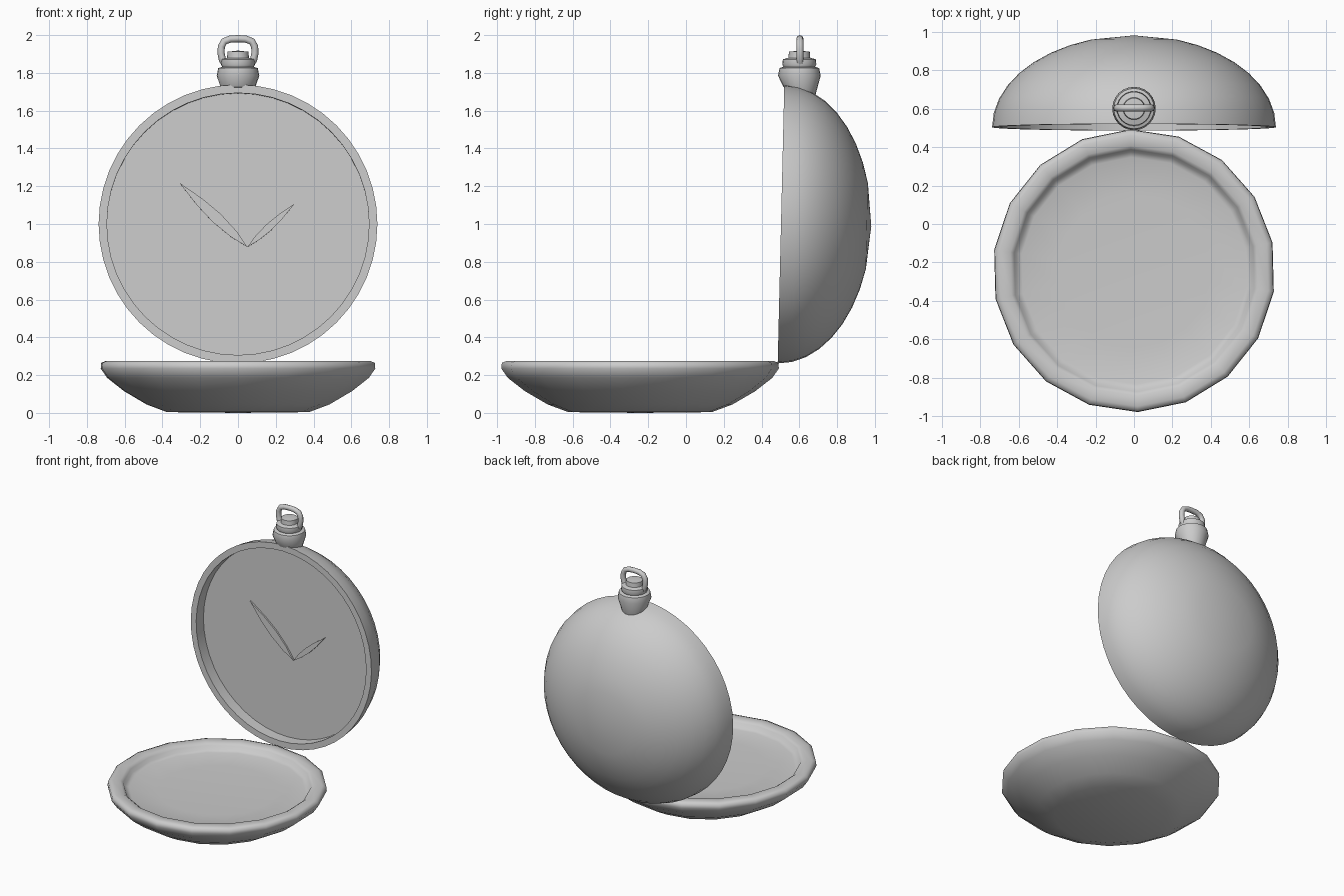
import bpy, bmesh, math
from mathutils import Vector

if "Cube" in bpy.data.objects:
    bpy.data.objects.remove(bpy.data.objects["Cube"])


def finish(name, bm, loc=(0, 0, 0), rot=(0, 0, 0), angle=40):
    bmesh.ops.remove_doubles(bm, verts=bm.verts, dist=1e-5)
    bmesh.ops.recalc_face_normals(bm, faces=bm.faces)
    me = bpy.data.meshes.new(name)
    bm.to_mesh(me)
    bm.free()
    me.shade_smooth()
    me.set_sharp_from_angle(angle=math.radians(angle))
    ob = bpy.data.objects.new(name, me)
    ob.location, ob.rotation_euler = loc, rot
    bpy.context.collection.objects.link(ob)
    return ob


def lathe(name, profile, sides, loc=(0, 0, 0), rot=(0, 0, 0), angle=40):
    """Spin an (r, z) profile round the local z axis."""
    bm = bmesh.new()
    vs = [bm.verts.new((r, 0, z)) for r, z in profile]
    es = [bm.edges.new(p) for p in zip(vs, vs[1:])]
    bmesh.ops.spin(bm, geom=vs + es, cent=(0, 0, 0), axis=(0, 0, 1),
                   angle=2 * math.pi, steps=sides, use_merge=True)
    return finish(name, bm, loc, rot, angle)


# Upright case with a domed back, leaning back slightly
CASE_LOC = (0, 0.503, 1.0)
CASE_ROT = (math.radians(-91.36), 0, 0)
DIAL = 0.085
dome = [(0.738 * math.cos(a), 0.478 * math.sin(a))
        for a in (math.radians(9 * i) for i in range(10))]
dome[-1] = (0, 0.478)
lathe("case", [(0.694, DIAL), (0.694, 0)] + dome, 48, CASE_LOC, CASE_ROT, 50)
lathe("dial", [(0, DIAL), (0.694, DIAL)], 48, CASE_LOC, CASE_ROT)


# Leaf-shaped hands resting on the dial
def hand(name, tip, width):
    base, tip = Vector((0.05, 1 - 0.88)), Vector((tip[0], 1 - tip[1]))
    d = tip - base
    n = Vector((-d.y, d.x)).normalized() * width / 2
    shape = [(0, 0), (0.2, 0.7), (0.45, 1), (0.7, 0.75), (1, 0),
             (0.7, -0.75), (0.45, -1), (0.2, -0.7)]
    bm = bmesh.new()
    f = bm.faces.new([bm.verts.new((*(base + d * t + n * s), DIAL)) for t, s in shape])
    top = bmesh.ops.extrude_face_region(bm, geom=[f])["geom"]
    bmesh.ops.translate(bm, vec=(0, 0, -0.012),
                        verts=[v for v in top if isinstance(v, bmesh.types.BMVert)])
    finish(name, bm, CASE_LOC, CASE_ROT, 30)


hand("minute_hand", (-0.31, 1.22), 0.06)
hand("hour_hand", (0.30, 1.11), 0.04)

# Low-sided open lid lying flat, shallow inside
lathe("lid", [(0, 0), (0.38, 0.004), (0.49, 0.045), (0.61, 0.115), (0.70, 0.185),
              (0.735, 0.235), (0.732, 0.265), (0.705, 0.276), (0.65, 0.274),
              (0.63, 0.26), (0.618, 0.235), (0.59, 0.226), (0.40, 0.218), (0, 0.213)],
      18, (0, -0.243, 0), (0, 0, math.radians(-88.5)), 70)

# Stepped winding crown, its foot slanted to follow the case
crown = lathe("crown", [(0, 1.70), (0.083, 1.70), (0.113, 1.785),
                        (0.105, 1.825), (0.084, 1.832), (0.09, 1.845), (0.087, 1.872),
                        (0.058, 1.88), (0.055, 1.912), (0, 1.918)],
              24, (0, 0.6, 0), angle=35)
for v in crown.data.vertices:
    if v.co.z < 1.71:
        v.co.z -= 0.3 * v.co.y

# Ring bow over the crown
half = [(0.068, 1.845), (0.083, 1.87), (0.09, 1.905), (0.088, 1.94),
        (0.073, 1.967), (0.04, 1.979)]
path = half + [(0, 1.981)] + [(-x, z) for x, z in reversed(half)]
cu = bpy.data.curves.new("bow_ring", 'CURVE')
cu.dimensions = '3D'
cu.bevel_depth, cu.bevel_resolution, cu.use_fill_caps = 0.019, 2, True
sp = cu.splines.new('POLY')
sp.points.add(len(path) - 1)
for p, (x, z) in zip(sp.points, path):
    p.co = (x, 0.603, z, 1)
sp.use_smooth = True
bpy.context.collection.objects.link(bpy.data.objects.new("bow_ring", cu))
